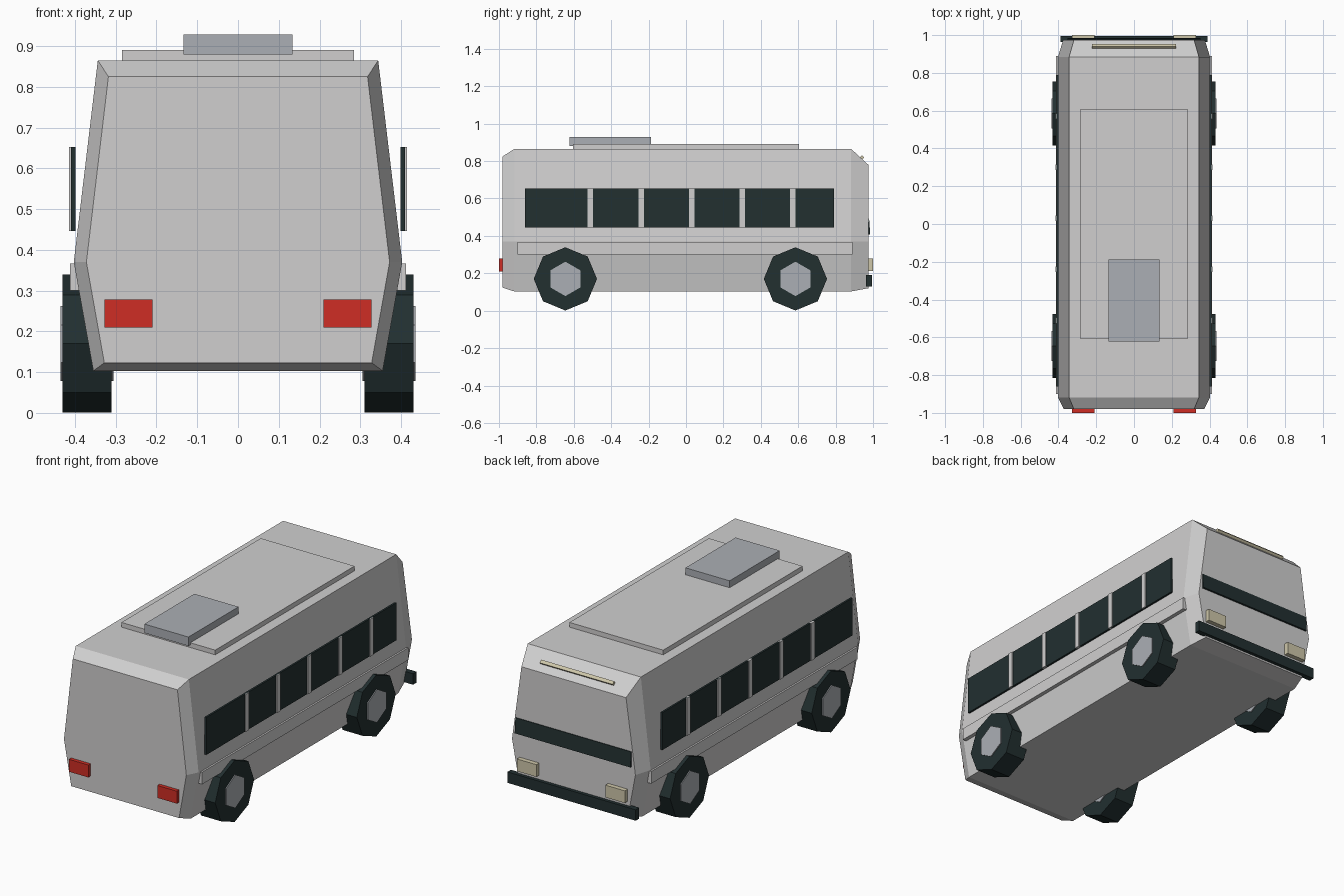
import bpy, bmesh, math
from mathutils import Matrix

if "Cube" in bpy.data.objects:
    bpy.data.objects.remove(bpy.data.objects["Cube"])


def material(name, rgb):
    m = bpy.data.materials.new(name)
    m.diffuse_color = (*rgb, 1)
    m.use_nodes = True
    m.node_tree.nodes["Principled BSDF"].inputs["Base Color"].default_value = m.diffuse_color
    return m


PAINT = material("light_grey_paint", (0.63, 0.625, 0.625))
METAL = material("blue_grey_metal", (0.41, 0.43, 0.46))
DARK = material("dark_glass_rubber", (0.016, 0.029, 0.030))
RED = material("red_lamp", (0.62, 0.027, 0.018))
CREAM = material("cream_lamp", (0.62, 0.57, 0.40))


def finish(name, bm, mat):
    bmesh.ops.recalc_face_normals(bm, faces=bm.faces)
    me = bpy.data.meshes.new(name)
    bm.to_mesh(me)
    bm.free()
    me.materials.append(mat)
    ob = bpy.data.objects.new(name, me)
    bpy.context.collection.objects.link(ob)
    return ob


def box(name, x, y, z, mat, tilt=0):
    """Box from (min, max) ranges, optionally tilted about x."""
    bm = bmesh.new()
    size = [b - a for a, b in (x, y, z)]
    mid = [(a + b) / 2 for a, b in (x, y, z)]
    bmesh.ops.create_cube(bm, size=1, matrix=Matrix.Translation(mid)
                          @ Matrix.Rotation(tilt, 4, 'X') @ Matrix.Diagonal((*size, 1)))
    return finish(name, bm, mat)


def pair(name, x, y, z, mat):
    """Mirrored boxes on the left and right."""
    box(name + "_right", x, y, z, mat)
    box(name + "_left", (-x[1], -x[0]), y, z, mat)


def disc(name, x, y, z, radius, sides, turn, mat):
    """Cylinder along x whose corners start at the angle turn."""
    bm = bmesh.new()
    bmesh.ops.create_cone(bm, cap_ends=True, segments=sides, radius1=radius, radius2=radius,
                          depth=x[1] - x[0],
                          matrix=Matrix.Translation(((x[0] + x[1]) / 2, y, z))
                          @ Matrix.Rotation(math.pi / 2, 4, 'Y') @ Matrix.Rotation(turn, 4, 'Z'))
    return finish(name, bm, mat)


# Body shell: hexagonal sections (y, then half width and height at sill, waist, roof)
sections = [
    (-0.98, (0.328, 0.123), (0.372, 0.37), (0.318, 0.825)),
    (-0.918, (0.355, 0.103), (0.403, 0.37), (0.344, 0.865)),
    (0.883, (0.355, 0.103), (0.403, 0.37), (0.344, 0.865)),
    (0.975, (0.328, 0.12), (0.375, 0.37), (0.318, 0.78)),
]
bm = bmesh.new()
rings = []
for y, *pts in sections:
    outline = pts + [(-w, h) for w, h in reversed(pts)]
    rings.append([bm.verts.new((w, y, h)) for w, h in outline])
for a, b in zip(rings, rings[1:]):
    for i in range(6):
        j = (i + 1) % 6
        bm.faces.new((a[i], a[j], b[j], b[i]))
bm.faces.new(rings[0])
bm.faces.new(rings[-1])
finish("body_shell", bm, PAINT)

# Roof panel and air conditioner
box("roof_panel", (-0.285, 0.285), (-0.605, 0.605), (0.85, 0.891), PAINT)
box("roof_air_unit", (-0.134, 0.134), (-0.622, -0.187), (0.88, 0.929), METAL)

# Side window bands, pillars and belt strips
pair("window_band", (0.399, 0.410), (-0.86, 0.79), (0.446, 0.652), DARK)
for n, y in enumerate((-0.511, -0.24, 0.03, 0.30, 0.57)):
    pair(f"window_pillar_{n}", (0.400, 0.415), (y - 0.015, y + 0.015), (0.446, 0.652), PAINT)
pair("belt_strip", (0.37, 0.412), (-0.90, 0.89), (0.30, 0.367), PAINT)

# Wheels with hubs
for end, y in (("rear", -0.645), ("front", 0.585)):
    for side, s in (("right", 1), ("left", -1)):
        disc(f"{end}_{side}_tyre", sorted((s * 0.311, s * 0.431)), y, 0.17, 0.169, 8, 0, DARK)
        disc(f"{end}_{side}_hub", sorted((s * 0.306, s * 0.436)), y, 0.17, 0.092, 6,
             math.pi / 2, METAL)

# Lamps, bumper, front band and sign
pair("tail_lamp", (0.21, 0.328), (-1.0, -0.96), (0.21, 0.278), RED)
pair("head_lamp", (0.21, 0.328), (0.95, 1.0), (0.213, 0.28), CREAM)
box("front_bumper", (-0.39, 0.39), (0.963, 0.994), (0.13, 0.19), DARK)
box("front_dark_band", (-0.352, 0.352), (0.962, 0.982), (0.408, 0.492), DARK, math.radians(4))
box("front_sign", (-0.222, 0.222), (0.932, 0.950), (0.810, 0.828), CREAM, math.radians(45))
